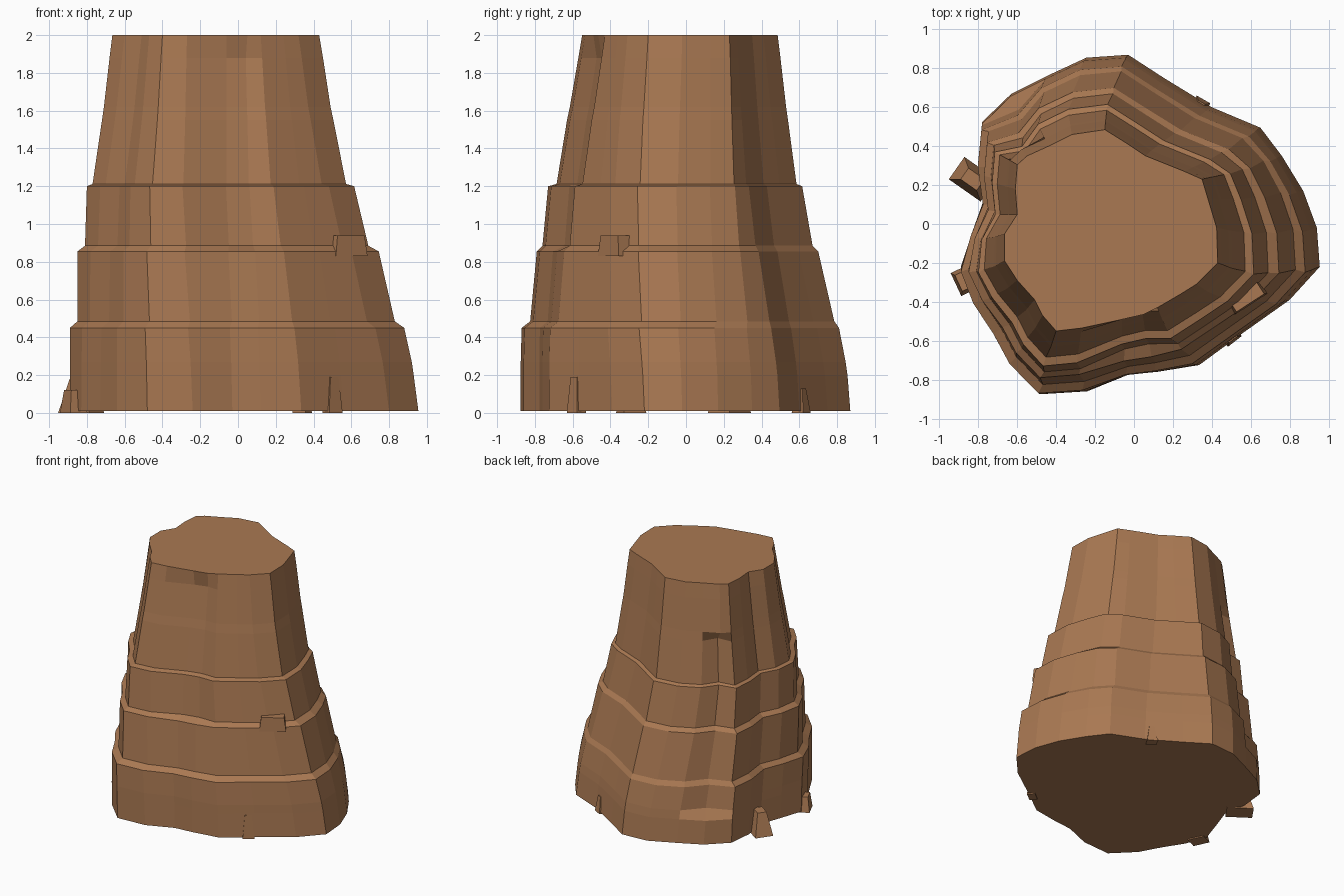
import bpy, bmesh
from math import radians, hypot
from mathutils import Matrix

if "Cube" in bpy.data.objects:
    bpy.data.objects.remove(bpy.data.objects["Cube"])

rock = bpy.data.materials.new("brown_rock")
rock.diffuse_color = (0.40, 0.19, 0.085, 1)
rock.use_nodes = True
rock.node_tree.nodes["Principled BSDF"].inputs["Base Color"].default_value = rock.diffuse_color

# Outlines of the foot and the summit, matched point by point
BASE = [(.955, -.22), (.94, -.02), (.87, .17), (.76, .35), (.65, .495), (.40, .60),
        (.155, .75), (-.03, .87), (-.245, .855), (-.45, .76), (-.63, .67), (-.78, .525),
        (-.80, .33), (-.77, .13), (-.83, -.04), (-.89, -.22), (-.83, -.39), (-.73, -.55),
        (-.64, -.715), (-.48, -.875), (-.24, -.86), (-.03, -.775), (.12, -.76),
        (.335, -.725), (.56, -.56), (.80, -.39)]
TOP = [(.43, -.20), (.425, -.02), (.38, .13), (.35, .23), (.26, .27), (.06, .35),
       (-.03, .41), (-.15, .485), (-.32, .46), (-.44, .40), (-.55, .35), (-.60, .305),
       (-.61, .18), (-.60, .05), (-.665, -.05), (-.665, -.19), (-.60, -.29), (-.51, -.39),
       (-.47, -.47), (-.40, -.55), (-.27, -.535), (-.06, -.49), (.05, -.465),
       (.12, -.43), (.24, -.36), (.32, -.31)]

# Terrace profile: height, left, right, front, back
LEVELS = [(.01, -.89, .955, -.875, .87), (.20, -.89, .93, -.875, .855),
          (.27, -.89, .92, -.875, .845), (.45, -.89, .88, -.87, .81),
          (.485, -.85, .83, -.825, .785), (.855, -.85, .745, -.79, .70),
          (.885, -.81, .69, -.76, .67), (1.20, -.80, .615, -.73, .615),
          (1.212, -.77, .572, -.685, .585), (1.55, -.72, .505, -.63, .54),
          (1.62, -.71, .49, -.615, .53), (1.88, -.68, .45, -.57, .50),
          (2.0, -.665, .43, -.55, .485)]
# Weathered grooves: column, bottom, top, depth
GROOVES = [(10, .25, 1.56, .075), (21, .88, 1.89, .035), (22, .88, 1.89, .04)]


def unit(points):
    xs, ys = zip(*points)
    return [((x - min(xs)) / (max(xs) - min(xs)), (y - min(ys)) / (max(ys) - min(ys)))
            for x, y in points]


def finish(bm, name):
    bmesh.ops.recalc_face_normals(bm, faces=bm.faces)
    me = bpy.data.meshes.new(name)
    bm.to_mesh(me)
    bm.free()
    me.materials.append(rock)
    ob = bpy.data.objects.new(name, me)
    bpy.context.collection.objects.link(ob)
    return ob


# Stepped rock pillar
bm = bmesh.new()
low, high = unit(BASE), unit(TOP)
rings = []
for z, x0, x1, y0, y1 in LEVELS:
    t = (.955 - x1) / .525
    ring = []
    for i, (a, b) in enumerate(zip(low, high)):
        x = x0 + (x1 - x0) * (a[0] + (b[0] - a[0]) * t)
        y = y0 + (y1 - y0) * (a[1] + (b[1] - a[1]) * t)
        for col, zb, zt, depth in GROOVES:
            if i == col and zb < z < zt:
                k = 1 - depth / hypot(x + .1, y)
                x, y = -.1 + (x + .1) * k, y * k
        ring.append(bm.verts.new((x, y, z)))
    rings.append(ring)
n = len(BASE)
for r, s in zip(rings, rings[1:]):
    for i in range(n):
        j = (i + 1) % n
        bm.faces.new((r[i], r[j], s[j], s[i]))
bm.faces.new(rings[0][::-1])
bm.faces.new(rings[-1])
finish(bm, "rock_pillar")


# Loose chips: tapered blocks leaning on the rock
def chip(name, loc, size, turn, taper=.6):
    bm = bmesh.new()
    bmesh.ops.create_cube(bm, size=1)
    for v in bm.verts:
        if v.co.z > 0:
            v.co.x *= taper
            v.co.y *= taper
        v.co.x *= size[0]
        v.co.y *= size[1]
        v.co.z = (v.co.z + .5) * size[2]
    bm.transform(Matrix.Translation(loc) @ Matrix.Rotation(radians(turn), 4, 'Z'))
    finish(bm, name)


chip("ledge_chip", (.575, -.37, .83), (.20, .10, .11), 33, .85)
chip("left_chip", (-.83, .23, 0), (.20, .14, .18), -35, .5)
chip("left_front_chip", (-.87, -.29, 0), (.10, .13, .12), 25, .7)
chip("front_chip", (.50, -.58, 0), (.09, .06, .19), 38, .6)
chip("back_chip", (.34, .61, 0), (.08, .07, .13), -30, .5)
